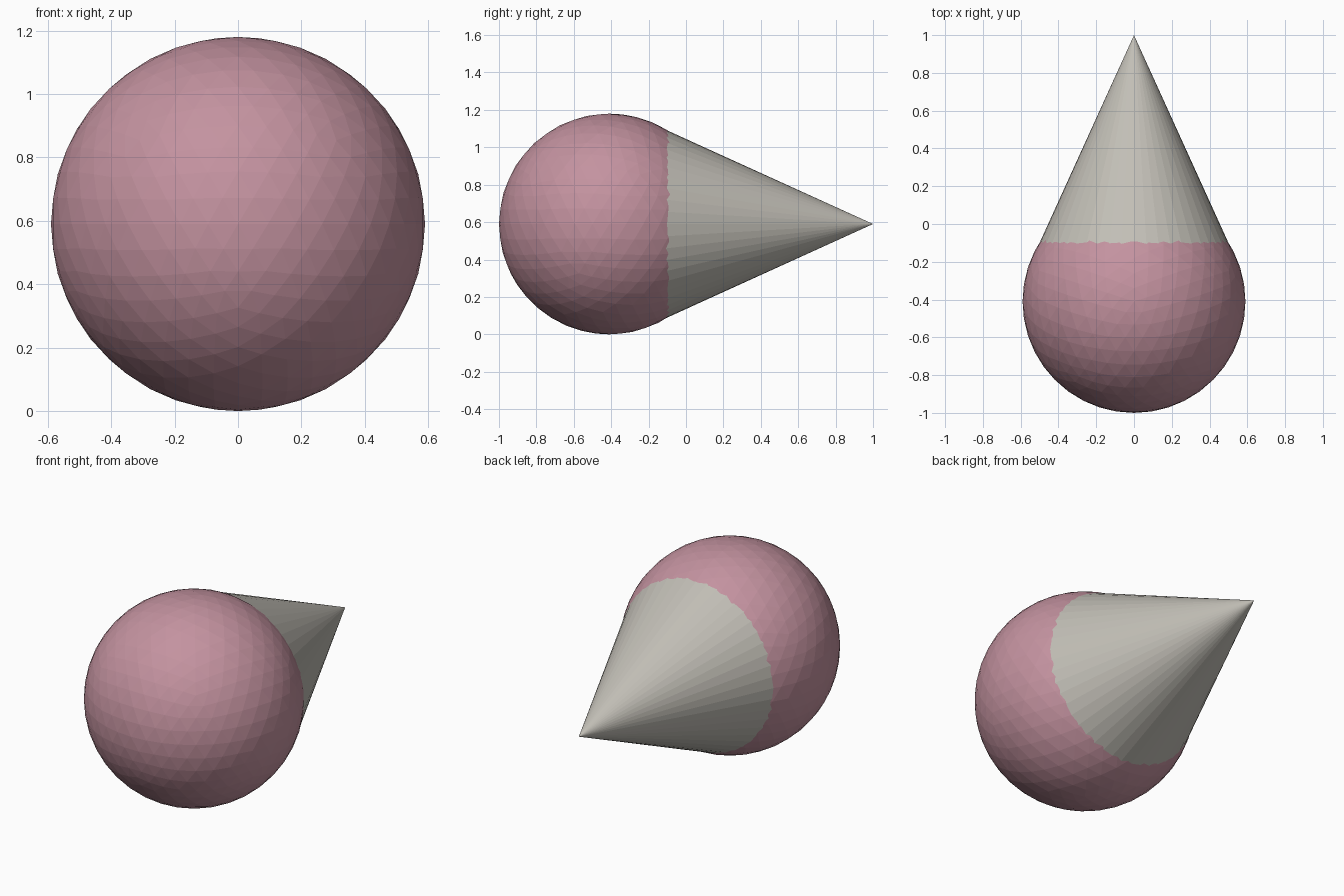
import bpy, math
from mathutils import Matrix

if "Cube" in bpy.data.objects:
    bpy.data.objects.remove(bpy.data.objects["Cube"])


def colour(obj, name, rgb):
    mat = bpy.data.materials.new(name)
    mat.diffuse_color = (*rgb, 1)
    mat.use_nodes = True
    mat.node_tree.nodes["Principled BSDF"].inputs["Base Color"].default_value = mat.diffuse_color
    obj.data.materials.append(mat)


R = 0.59          # ball radius
BALL_Y = -0.41    # ball centre
BASE_Y = -0.16    # hidden cone base, inside the ball
TIP_Y = 1.0
BASE_R = 0.4547 * (TIP_Y - BASE_Y)

# Faceted ball
bpy.ops.mesh.primitive_ico_sphere_add(subdivisions=4, radius=R, location=(0, BALL_Y, R))
ball = bpy.context.object
ball.name = "ball"
ball.data.transform(Matrix.Rotation(math.pi / 2, 4, 'Z'))
colour(ball, "pink", (0.55, 0.29, 0.35))

# Pointed cone facing back (+y)
bpy.ops.mesh.primitive_cone_add(vertices=48, radius1=BASE_R, radius2=0,
                                depth=TIP_Y - BASE_Y,
                                location=(0, (TIP_Y + BASE_Y) / 2, R),
                                rotation=(-math.pi / 2, 0, 0))
cone = bpy.context.object
cone.name = "cone"
colour(cone, "warm_grey", (0.54, 0.52, 0.47))
